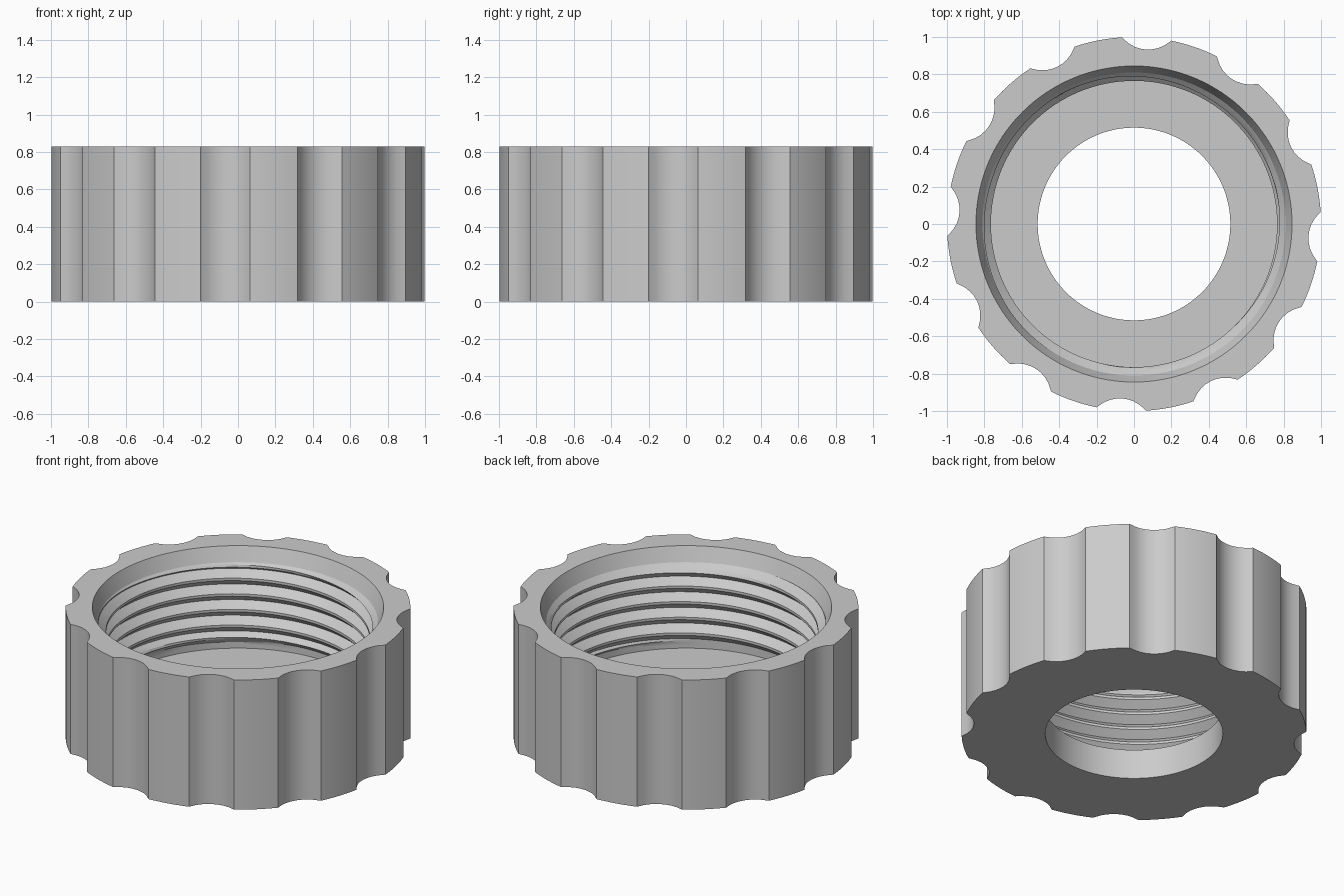
import bpy, bmesh, math

cube = bpy.data.objects.get("Cube")
if cube:
    bpy.data.objects.remove(cube)

HEIGHT, FLOOR = 0.83, 0.19
ROOT, CREST, HOLE = 0.81, 0.765, 0.515
THREAD_TOP, PITCH = 0.74, 0.1
NOTCHES, STEPS = 12, 16
NOTCH_DIST, NOTCH_RADIUS, NOTCH_HALF = 1.115, 0.18, math.radians(7.6)
FIRST = math.radians(86.1)
SECTOR = math.tau / NOTCHES

grey = bpy.data.materials.new("grey plastic")
grey.use_nodes = True
grey.diffuse_color = (0.6, 0.6, 0.6, 1)
grey.node_tree.nodes["Principled BSDF"].inputs["Base Color"].default_value = (0.6, 0.6, 0.6, 1)

# Shared angles: half of each sector follows the notch, half the land
offsets = []
for k in range(STEPS):
    half = STEPS // 2
    if k < half:
        offsets.append(-NOTCH_HALF + 2 * NOTCH_HALF * k / half)
    else:
        offsets.append(NOTCH_HALF + (SECTOR - 2 * NOTCH_HALF) * (k - half) / half)
COLUMNS = [(s * SECTOR + o, o) for s in range(NOTCHES) for o in offsets]
COLUMNS.append((COLUMNS[0][0] + math.tau, offsets[0]))


def grip_radius(offset):
    """Unit circle with a round scallop around offset zero."""
    if abs(offset) >= NOTCH_HALF - 1e-6:
        return 1.0
    side = NOTCH_DIST * math.sin(offset)
    return min(1.0, NOTCH_DIST * math.cos(offset) - math.sqrt(NOTCH_RADIUS ** 2 - side ** 2))


def surface(name, rows):
    """Skin rows of (radius, z) functions around the shared angles."""
    bm = bmesh.new()
    grid = []
    for row in rows:
        line = []
        for angle, offset in COLUMNS:
            r, z = row(angle, offset)
            a = angle + FIRST
            line.append(bm.verts.new((r * math.cos(a), r * math.sin(a), z)))
        grid.append(line)
    for low, high in zip(grid, grid[1:]):
        for j in range(len(COLUMNS) - 1):
            bm.faces.new((low[j], low[j + 1], high[j + 1], high[j]))
    bmesh.ops.remove_doubles(bm, verts=bm.verts, dist=1e-4)
    mesh = bpy.data.meshes.new(name)
    bm.to_mesh(mesh)
    bm.free()
    obj = bpy.data.objects.new(name, mesh)
    bpy.context.collection.objects.link(obj)
    mesh.materials.append(grey)
    bpy.ops.object.select_all(action="DESELECT")
    obj.select_set(True)
    bpy.context.view_layer.objects.active = obj
    bpy.ops.object.shade_smooth_by_angle(angle=math.radians(25))
    return obj


def circle(r, z):
    return lambda angle, offset: (r, z)


def grip(z):
    return lambda angle, offset: (grip_radius(offset), z)


# Scalloped body: floor, hole, underside, grip wall, rim and lead-in cone
surface("grip_body", [
    circle(ROOT, FLOOR), circle(HOLE, FLOOR), circle(HOLE, 0),
    grip(0), grip(HEIGHT),
    circle(0.845, HEIGHT), circle(ROOT, THREAD_TOP),
])


# Helical inner thread with a chamfer above and a relief groove below
def thread_radius(z, angle):
    phase = ((z - FLOOR) / PITCH - angle / math.tau) % 1.0
    ridge = min(1.0, max(0.0, (0.5 - abs(phase - 0.5)) / 0.42))
    groove = ROOT - (ROOT - CREST) * ridge
    chamfer = ROOT - (THREAD_TOP - z)
    relief = ROOT - max(0.0, z - FLOOR - 0.045)
    return min(ROOT, max(groove, chamfer, relief))


def thread_row(turn):
    def row(angle, offset):
        z = FLOOR + PITCH * (turn + angle / math.tau)
        z = min(THREAD_TOP, max(FLOOR, z))
        return thread_radius(z, angle), z
    return row


BREAKS = (0, 0.14, 0.28, 0.42, 0.58, 0.72, 0.86)
turns = [t + b for t in range(-2, 7) for b in BREAKS]
thread = surface("inner_thread", [thread_row(t) for t in turns])
thread.data.flip_normals()
